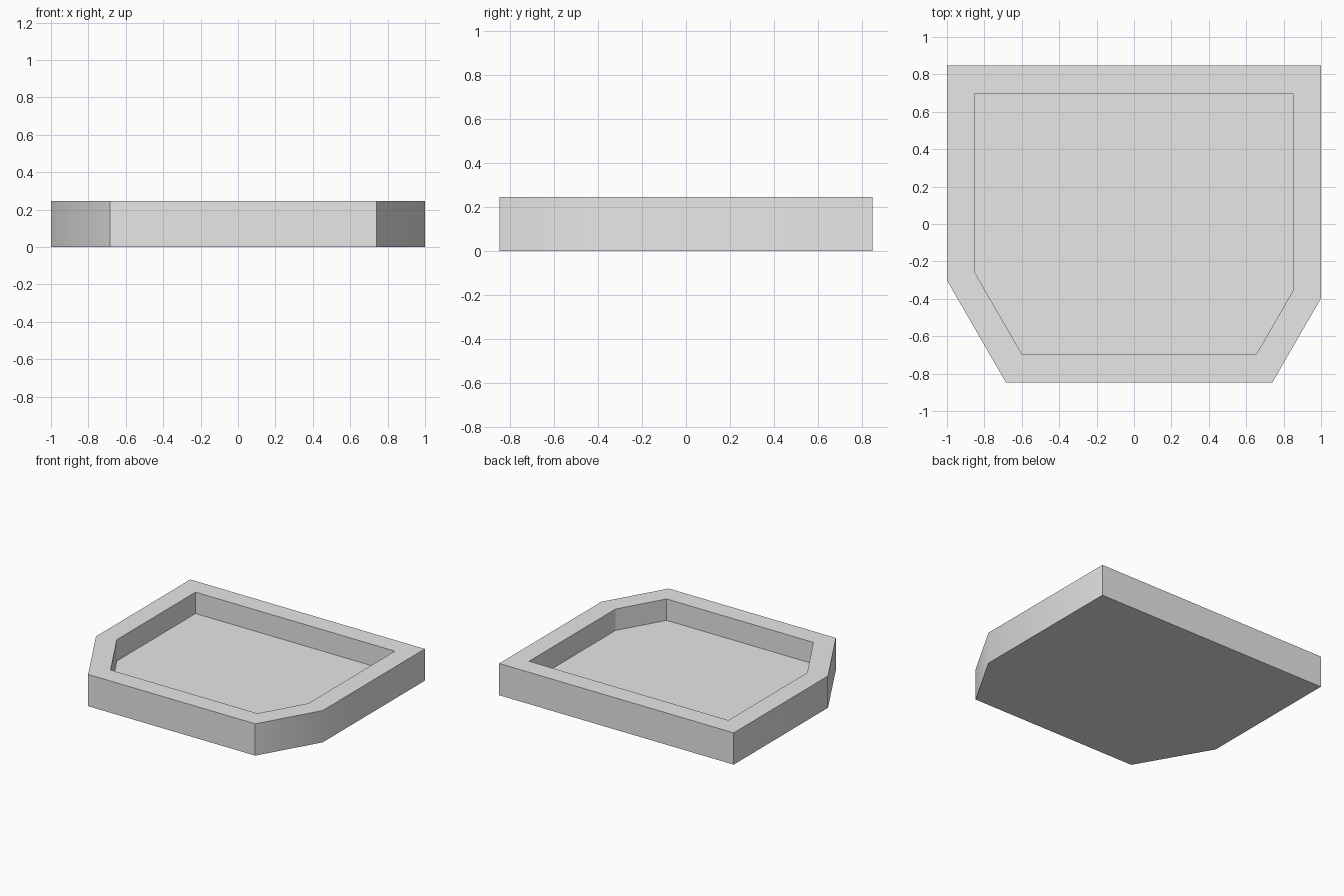
import bpy
import bmesh
import math

cube = bpy.data.objects.get("Cube")
if cube:
    bpy.data.objects.remove(cube, do_unlink=True)

HEIGHT = 0.245
FLOOR = 0.08
RIM = 0.15
HALF_X, HALF_Y = 1.0, 0.847
FRONT_LEFT, FRONT_RIGHT = 0.74, -0.685


def cut_y(front_x):
    """Height in y where a thirty degree corner cut meets the side."""
    return -HALF_Y + (HALF_X - abs(front_x)) / math.tan(math.radians(30))


# Single plain material
grey = bpy.data.materials.new("light_grey")
grey.use_nodes = True
colour = (0.8, 0.8, 0.8, 1.0)
grey.diffuse_color = colour
grey.node_tree.nodes["Principled BSDF"].inputs["Base Color"].default_value = colour

# Tray outline, counter-clockwise from the front
outline = [
    (FRONT_RIGHT, -HALF_Y),
    (FRONT_LEFT, -HALF_Y),
    (HALF_X, cut_y(FRONT_LEFT)),
    (HALF_X, HALF_Y),
    (-HALF_X, HALF_Y),
    (-HALF_X, cut_y(FRONT_RIGHT)),
]

# Solid block with closed underside
bm = bmesh.new()
base = bm.faces.new([bm.verts.new((x, y, 0)) for x, y in reversed(outline)])
copy = bmesh.ops.extrude_face_region(bm, geom=[base], use_keep_orig=True)["geom"]
for v in copy:
    if isinstance(v, bmesh.types.BMVert):
        v.co.z = HEIGHT
bmesh.ops.recalc_face_normals(bm, faces=bm.faces)
bm.normal_update()

# Even rim, then the recess sunk inside it
top = max(bm.faces, key=lambda f: f.calc_center_median().z)
bmesh.ops.inset_region(bm, faces=[top], thickness=RIM, use_even_offset=True)
sunk = bmesh.ops.extrude_face_region(bm, geom=[top])["geom"]
for v in sunk:
    if isinstance(v, bmesh.types.BMVert):
        v.co.z = FLOOR
if top.is_valid:
    bmesh.ops.delete(bm, geom=[top], context="FACES_ONLY")
bmesh.ops.recalc_face_normals(bm, faces=bm.faces)

# Soft shading only across the shallow outer side bends
for face in bm.faces:
    face.smooth = True
for edge in bm.edges:
    a, b = (v.co for v in edge.verts)
    upright = abs(a.z - b.z) > 0.1
    side_bend = abs(a.x) > HALF_X - 0.01 and a.y < 0
    edge.smooth = upright and side_bend

mesh = bpy.data.meshes.new("tray")
bm.to_mesh(mesh)
bm.free()
mesh.materials.append(grey)
tray = bpy.data.objects.new("tray", mesh)
bpy.context.collection.objects.link(tray)
